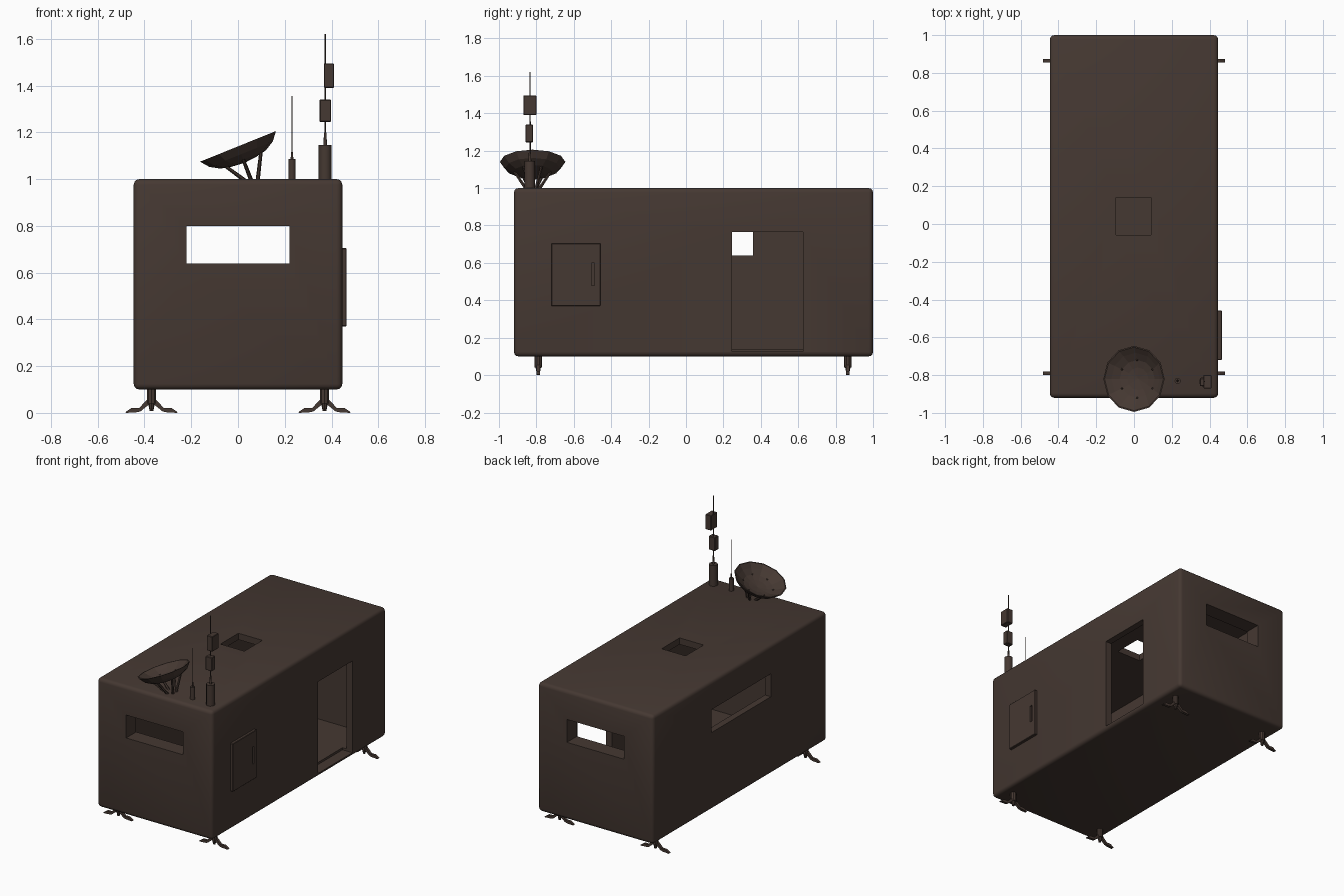
import bpy, bmesh
from math import cos, sin, pi, radians
from mathutils import Vector, Matrix

cube = bpy.data.objects.get("Cube")
if cube:
    bpy.data.objects.remove(cube, do_unlink=True)

# One paint colour for everything
paint = bpy.data.materials.new("dark_brown_paint")
paint.use_nodes = True
BROWN = (0.060, 0.040, 0.032, 1)
paint.diffuse_color = BROWN
paint.node_tree.nodes["Principled BSDF"].inputs["Base Color"].default_value = BROWN


def finish(name, bm):
    bmesh.ops.recalc_face_normals(bm, faces=bm.faces)
    mesh = bpy.data.meshes.new(name)
    bm.to_mesh(mesh)
    bm.free()
    mesh.materials.append(paint)
    ob = bpy.data.objects.new(name, mesh)
    bpy.context.collection.objects.link(ob)
    return ob


def box(name, lo, hi, bevel=0, segments=2):
    lo, hi = Vector(lo), Vector(hi)
    bm = bmesh.new()
    bmesh.ops.create_cube(bm, size=1, matrix=Matrix.Translation((lo + hi) / 2)
                          @ Matrix.Diagonal((*(hi - lo), 1)))
    if bevel:
        bmesh.ops.bevel(bm, geom=bm.edges[:], offset=bevel, segments=segments,
                        profile=0.5, affect='EDGES')
    return finish(name, bm)


def add_rod(bm, a, b, r1, r2, sides=8):
    a, b = Vector(a), Vector(b)
    turn = (b - a).to_track_quat('Z', 'Y').to_matrix().to_4x4()
    bmesh.ops.create_cone(bm, cap_ends=True, segments=sides, radius1=r1, radius2=r2,
                          depth=(b - a).length,
                          matrix=Matrix.Translation((a + b) / 2) @ turn)


def rod_stack(name, x, y, steps, sides=12):
    # steps: (bottom, top, lower radius, upper radius)
    bm = bmesh.new()
    for z0, z1, r1, r2 in steps:
        add_rod(bm, (x, y, z0), (x, y, z1), r1, r2, sides)
    return smooth(finish(name, bm))


def smooth(ob):
    bpy.ops.object.select_all(action='DESELECT')
    ob.select_set(True)
    bpy.context.view_layer.objects.active = ob
    bpy.ops.object.shade_smooth_by_angle(angle=radians(35))
    return ob


def carve(ob, lo, hi):
    cutter = box("cutter", lo, hi)
    mod = ob.modifiers.new("cut", 'BOOLEAN')
    mod.operation, mod.solver, mod.object = 'DIFFERENCE', 'EXACT', cutter
    bpy.context.view_layer.objects.active = ob
    bpy.ops.object.modifier_apply(modifier=mod.name)
    bpy.data.objects.remove(cutter, do_unlink=True)


# Hollow cabin with window, door and roof openings
cabin = box("cabin_shell", (-0.446, -0.92, 0.10), (0.446, 1.0, 1.0), 0.024, 3)
carve(cabin, (-0.40, -0.81, 0.14), (0.40, 0.89, 0.955))
carve(cabin, (-0.22, -1.1, 0.64), (0.22, -0.75, 0.80))     # front window
carve(cabin, (-0.22, 0.80, 0.64), (0.22, 1.1, 0.80))       # back window
carve(cabin, (-0.55, -0.30, 0.64), (-0.35, 0.357, 0.80))   # side window
carve(cabin, (0.37, 0.245, 0.125), (0.55, 0.625, 0.765))   # doorway
carve(cabin, (-0.095, -0.058, 0.90), (0.09, 0.14, 1.1))    # roof opening
smooth(cabin)

# Side locker hatch with a recessed grip
hatch = box("locker_hatch", (0.44, -0.72, 0.37), (0.465, -0.457, 0.705), 0.003, 1)
carve(hatch, (0.455, -0.505, 0.48), (0.48, -0.488, 0.60))

# Four splayed feet
for side, sx in (("right", -1), ("left", 1)):
    for end, y in (("front", -0.79), ("back", 0.865)):
        x = sx * 0.37
        bm = bmesh.new()
        add_rod(bm, (x, y, 0.04), (x, y, 0.12), 0.021, 0.021, 10)
        add_rod(bm, (x, y, 0.008), (x, y, 0.04), 0.008, 0.014, 8)
        # arm outline, extruded across the foot and mirrored
        outline = [(0.0, 0.062), (0.02, 0.055), (0.053, 0.021), (0.085, 0.021),
                   (0.112, 0.003), (0.108, 0.0), (0.06, 0.003), (0.045, 0.008), (0.0, 0.045)]
        for s in (-1, 1):
            arm = bm.faces.new([bm.verts.new((x + s * px, y - 0.009, pz)) for px, pz in outline])
            new = bmesh.ops.extrude_face_region(bm, geom=[arm])["geom"]
            bmesh.ops.translate(bm, vec=(0, 0.018, 0),
                                verts=[v for v in new if isinstance(v, bmesh.types.BMVert)])
        finish(f"{end}_{side}_foot", bm)

# Tilted faceted dish, spun from a closed wall profile
SIDES = 12
tilt = Matrix.Translation((0, -0.82, 1.14)) @ Matrix.Rotation(radians(-22), 4, 'Y')
bm = bmesh.new()
profile = [(0.0, -0.062), (0.06, -0.055), (0.10, -0.045), (0.138, -0.022), (0.168, 0.0),
           (0.175, 0.0), (0.146, -0.036), (0.105, -0.06), (0.06, -0.07), (0.0, -0.076)]
verts = [bm.verts.new((r, 0, z)) for r, z in profile]
edges = [bm.edges.new(pair) for pair in zip(verts, verts[1:])]
bmesh.ops.spin(bm, geom=verts + edges, cent=(0, 0, 0), axis=(0, 0, 1),
               angle=2 * pi, steps=SIDES)
bmesh.ops.remove_doubles(bm, verts=bm.verts, dist=0.0005)
dish = finish("dish", bm)
dish.matrix_world = tilt

# Struts that carry the dish
bm = bmesh.new()
for i in range(6):
    a = 2 * pi * (i + 0.5) / 6
    top = tilt @ Vector((0.105 * cos(a), 0.105 * sin(a), -0.043))
    foot = tilt @ Vector((0.035 * cos(a), 0.035 * sin(a), -0.15))
    foot.z = 0.995
    add_rod(bm, foot, top, 0.009, 0.007, 6)
finish("dish_struts", bm)

# Whip aerial and tall mast
rod_stack("whip_aerial", 0.231, -0.83, [(0.99, 1.085, 0.016, 0.016),
                                        (1.085, 1.115, 0.006, 0.004),
                                        (1.11, 1.355, 0.0018, 0.0018)])
rod_stack("mast", 0.373, -0.835, [(0.99, 1.145, 0.028, 0.028),
                                  (1.145, 1.20, 0.008, 0.005),
                                  (1.19, 1.62, 0.003, 0.003)])
box("lower_mast_box", (0.349, -0.858, 1.245), (0.398, -0.818, 1.34), 0.003, 1)
box("upper_mast_box", (0.367, -0.87, 1.39), (0.411, -0.80, 1.495), 0.003, 1)
